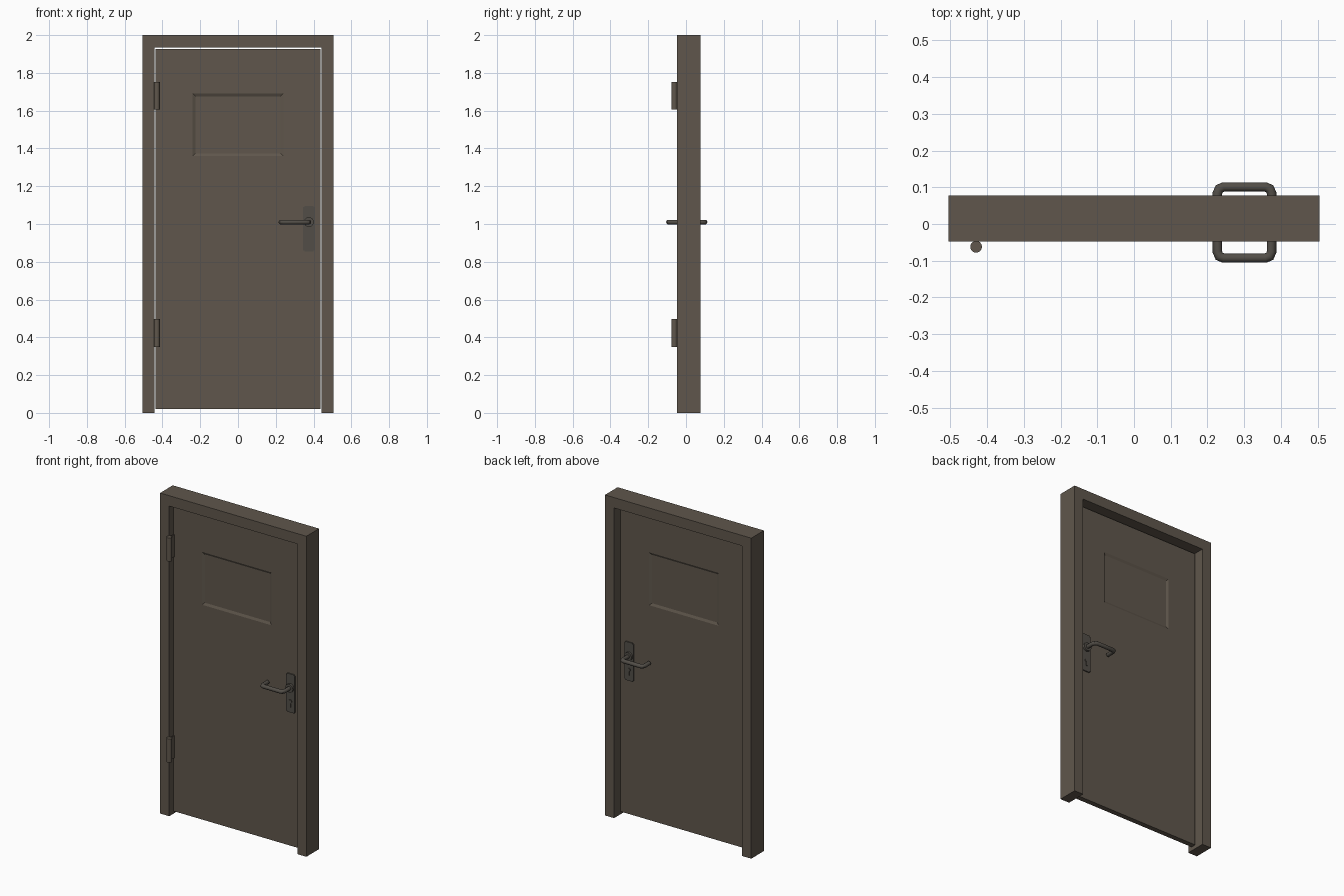
import bpy, bmesh, math
from mathutils import Vector, Matrix

cube = bpy.data.objects.get("Cube")
if cube:
    bpy.data.objects.remove(cube, do_unlink=True)


def make_material(name, rgb):
    mat = bpy.data.materials.new(name)
    mat.use_nodes = True
    mat.diffuse_color = (*rgb, 1)
    mat.node_tree.nodes["Principled BSDF"].inputs["Base Color"].default_value = (*rgb, 1)
    return mat


BROWN = make_material("grey_brown_paint", (0.115, 0.094, 0.072))
METAL = make_material("dark_metal", (0.085, 0.076, 0.064))


def finish(name, bm, mat, smooth=False):
    bmesh.ops.recalc_face_normals(bm, faces=bm.faces)
    mesh = bpy.data.meshes.new(name)
    bm.to_mesh(mesh)
    bm.free()
    mesh.materials.append(mat)
    obj = bpy.data.objects.new(name, mesh)
    bpy.context.collection.objects.link(obj)
    if smooth:
        bpy.ops.object.select_all(action="DESELECT")
        obj.select_set(True)
        bpy.context.view_layer.objects.active = obj
        bpy.ops.object.shade_smooth_by_angle(angle=math.radians(40))
    return obj


def add_box(bm, lo, hi):
    lo, hi = Vector(lo), Vector(hi)
    matrix = Matrix.Translation((lo + hi) / 2) @ Matrix.Diagonal((*(hi - lo), 1))
    return bmesh.ops.create_cube(bm, size=1, matrix=matrix)["verts"]


def add_cylinder(bm, start, end, radius, sides=16):
    start, end = Vector(start), Vector(end)
    axis = end - start
    matrix = Matrix.Translation((start + end) / 2) @ axis.to_track_quat("Z", "Y").to_matrix().to_4x4()
    bmesh.ops.create_cone(bm, cap_ends=True, segments=sides, radius1=radius,
                          radius2=radius, depth=axis.length, matrix=matrix)


def add_tube(bm, path, radius, sides=10):
    # Sweep a round section along a path lying in a horizontal plane
    points = [Vector(p) for p in path]
    rings = []
    for i, p in enumerate(points):
        before = (p - points[i - 1]).normalized() if i else None
        after = (points[i + 1] - p).normalized() if i + 1 < len(points) else None
        tangent = ((before or after) + (after or before)).normalized()
        side = tangent.cross(Vector((0, 0, 1)))
        stretch = 1 / tangent.dot(before or after)
        rings.append([bm.verts.new(p + radius * (side * math.cos(a) * stretch + Vector((0, 0, math.sin(a)))))
                      for a in (math.tau * k / sides for k in range(sides))])
    for r, s in zip(rings, rings[1:]):
        for k in range(sides):
            n = (k + 1) % sides
            bm.faces.new((r[k], r[n], s[n], s[k]))
    bm.faces.new(rings[0])
    bm.faces.new(rings[-1])


# Door frame: an upside-down U extruded through the wall depth
FRONT, BACK = -0.047, 0.078
OUT, INN, HEAD = 0.505, 0.442, 1.935
bm = bmesh.new()
outline = [(-OUT, 0), (-INN, 0), (-INN, HEAD), (INN, HEAD), (INN, 0), (OUT, 0), (OUT, 2), (-OUT, 2)]
face = bm.faces.new([bm.verts.new((x, FRONT, z)) for x, z in outline])
extruded = bmesh.ops.extrude_face_region(bm, geom=[face])["geom"]
bmesh.ops.translate(bm, vec=(0, BACK - FRONT, 0),
                    verts=[v for v in extruded if isinstance(v, bmesh.types.BMVert)])
finish("door_frame", bm, BROWN)

# Door leaf with a shallow bevelled panel sunk into both sides
LEAF_FRONT, LEAF_BACK = -0.012, 0.02
PX, PZ0, PZ1 = 0.24, 1.36, 1.69
bm = bmesh.new()
add_box(bm, (-0.437, LEAF_FRONT, 0.02), (0.437, LEAF_BACK, 1.927))
cuts = [((-PX, 0, 0), (1, 0, 0)), ((PX, 0, 0), (1, 0, 0)),
        ((0, 0, PZ0), (0, 0, 1)), ((0, 0, PZ1), (0, 0, 1))]
for co, no in cuts:
    bmesh.ops.bisect_plane(bm, geom=bm.verts[:] + bm.edges[:] + bm.faces[:], plane_co=co, plane_no=no)
bm.normal_update()
panels = [f for f in bm.faces if abs(f.normal.y) > 0.9
          and abs(f.calc_center_median().x) < PX and PZ0 < f.calc_center_median().z < PZ1]
bmesh.ops.inset_individual(bm, faces=panels, thickness=0.02, depth=-0.007)
finish("door_leaf", bm, BROWN)

# Hinges: knuckle barrel with a leaf reaching the door
for name, z in (("lower_hinge", 0.35), ("upper_hinge", 1.605)):
    bm = bmesh.new()
    add_cylinder(bm, (-0.43, -0.062, z), (-0.43, -0.062, z + 0.147), 0.016)
    add_box(bm, (-0.436, -0.06, z + 0.004), (-0.43, LEAF_FRONT + 0.002, z + 0.143))
    finish(name, bm, BROWN, True)

# Lock plate and lever handle on each side
HX, HZ = 0.375, 1.01
for side, surface, sign in (("front", LEAF_FRONT, -1), ("back", LEAF_BACK, 1)):
    def out(d):
        return surface + sign * d

    bm = bmesh.new()
    ys = sorted((out(-0.002), out(0.007)))
    add_box(bm, (0.345, ys[0], 0.855), (0.405, ys[1], 1.095))
    corners = [e for e in bm.edges if abs(e.verts[0].co.y - e.verts[1].co.y) > 0.005]
    bmesh.ops.bevel(bm, geom=corners, offset=0.006, segments=2, affect="EDGES")
    finish(side + "_lock_plate", bm, METAL)

    bm = bmesh.new()
    add_cylinder(bm, (HX, out(0.005), HZ), (HX, out(0.02), HZ), 0.026)
    finish(side + "_handle_collar", bm, METAL, True)

    bm = bmesh.new()
    add_cylinder(bm, (HX, out(0.005), 0.925), (HX, out(0.012), 0.925), 0.011)
    add_box(bm, (HX - 0.005, min(out(0.005), out(0.012)), 0.89),
            (HX + 0.005, max(out(0.005), out(0.012)), 0.925))
    finish(side + "_key_cylinder", bm, METAL, True)

    # Bent lever that returns toward the door at its free end
    grip, tip, bend = 0.081, 0.227, 0.017
    path = [(HX, out(0.01), HZ), (HX, out(grip - bend), HZ), (HX - bend * 0.3, out(grip - bend * 0.3), HZ),
            (HX - bend, out(grip), HZ), (tip + bend, out(grip), HZ),
            (tip + bend * 0.3, out(grip - bend * 0.3), HZ), (tip, out(grip - bend), HZ), (tip, out(0.02), HZ)]
    bm = bmesh.new()
    add_tube(bm, path, 0.0125)
    finish(side + "_lever_handle", bm, METAL, True)
